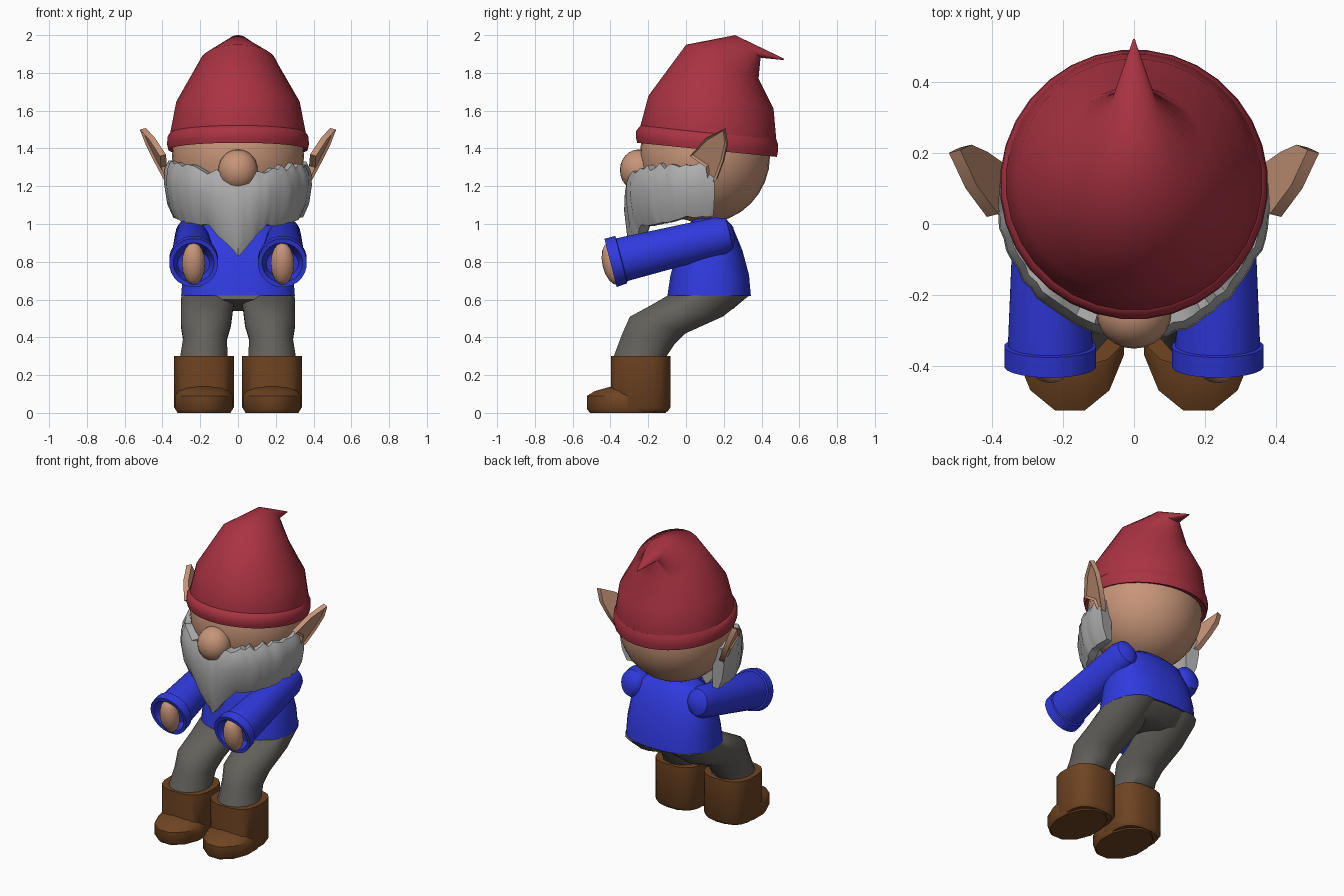
import bpy, bmesh, math, random
from mathutils import Matrix, Vector

random.seed(4)
if "Cube" in bpy.data.objects:
    bpy.data.objects.remove(bpy.data.objects["Cube"])


def material(name, rgb):
    m = bpy.data.materials.new(name)
    m.use_nodes = True
    m.diffuse_color = (*rgb, 1)
    m.node_tree.nodes["Principled BSDF"].inputs["Base Color"].default_value = (*rgb, 1)
    return m


red = material("hat red", (0.40, 0.033, 0.055))
blue = material("shirt blue", (0.03, 0.042, 0.74))
skin = material("skin", (0.57, 0.30, 0.19))
grey = material("beard grey", (0.42, 0.42, 0.42))
dark = material("trouser grey", (0.125, 0.118, 0.105))
brown = material("boot brown", (0.16, 0.058, 0.016))


def finish(name, bm, mat, angle=40):
    """Turn a bmesh into a smooth shaded object with sharp creases."""
    bmesh.ops.recalc_face_normals(bm, faces=bm.faces)
    mesh = bpy.data.meshes.new(name)
    bm.to_mesh(mesh)
    bm.free()
    mesh.materials.append(mat)
    ob = bpy.data.objects.new(name, mesh)
    bpy.context.collection.objects.link(ob)
    bpy.ops.object.select_all(action="DESELECT")
    ob.select_set(True)
    bpy.context.view_layer.objects.active = ob
    bpy.ops.object.shade_smooth_by_angle(angle=math.radians(angle))
    return ob


def skin_rings(name, rings, mat, angle=40):
    """Bridge closed rings of points and cap both ends."""
    bm = bmesh.new()
    loops = [[bm.verts.new(p) for p in ring] for ring in rings]
    n = len(loops[0])
    for a, b in zip(loops, loops[1:]):
        for i in range(n):
            j = (i + 1) % n
            bm.faces.new((a[i], a[j], b[j], b[i]))
    bm.faces.new(loops[0])
    bm.faces.new(loops[-1])
    return finish(name, bm, mat, angle)


def loft(name, spec, mat, side=1, n=24, power=1.0, angle=40):
    """Each ring: centre x, half width, then two opposite points (y, z)."""
    rings = []
    for cx, rx, y0, z0, y1, z1 in spec:
        ring = []
        for i in range(n):
            t = 2 * math.pi * (i + 0.5) / n
            c, s = (math.copysign(abs(v) ** power, v) for v in (math.cos(t), math.sin(t)))
            k = (1 - c) / 2
            ring.append((side * (cx + rx * s), y0 + (y1 - y0) * k, z0 + (z1 - z0) * k))
        rings.append(ring)
    return skin_rings(name, rings, mat, angle)


def ball(name, centre, radii, mat, tilt=0, n=32):
    bm = bmesh.new()
    m = (Matrix.Translation(centre) @ Matrix.Rotation(tilt, 4, "X")
         @ Matrix.Diagonal((*radii, 1)))
    bmesh.ops.create_uvsphere(bm, u_segments=n, v_segments=n // 2, radius=1, matrix=m)
    return finish(name, bm, mat)


# Head and nose
ball("head", (0, 0.1, 1.36), (0.35, 0.345, 0.355), skin)
ball("nose", (0, -0.25, 1.285), (0.105, 0.1, 0.11), skin, n=24)

# Pointed hat with its tip folded backwards
loft("hat", [
    (0, 0.355, -0.24, 1.45, 0.475, 1.38),
    (0, 0.36, -0.243, 1.52, 0.48, 1.445),
    (0, 0.328, -0.20, 1.68, 0.465, 1.61),
    (0, 0.20, 0.0, 1.95, 0.385, 1.77),
    (0, 0.065, 0.26, 2.0, 0.395, 1.88),
    (0, 0.003, 0.52, 1.875, 0.515, 1.868),
], red, n=32, angle=60)
loft("hat_brim", [
    (0, 0.345, -0.23, 1.44, 0.46, 1.37),
    (0, 0.37, -0.26, 1.43, 0.483, 1.355),
    (0, 0.377, -0.268, 1.46, 0.49, 1.39),
    (0, 0.374, -0.265, 1.495, 0.488, 1.425),
    (0, 0.357, -0.24, 1.525, 0.48, 1.45),
], red, n=32, angle=60)

# Beard: a thick shell wrapped around the lower face, ragged along the top
section = [(0.78, 0), (0.94, 0), (0.99, 0.15), (1.0, 0.4), (0.96, 0.75),
           (0.88, 1), (0.76, 1), (0.76, 0.5)]
rings = []
columns = 44
for i in range(columns + 1):
    a = math.radians(97) * (2 * i / columns - 1)
    t = abs(math.sin(a))
    top = 1.25 + 0.07 * t + random.uniform(-0.018, 0.018)
    low = 0.99 + 0.05 * t ** 4 - 0.16 * max(0, 1 - t / 0.45) + random.uniform(-0.008, 0.008)
    wave = random.uniform(-0.012, 0.012)
    ring = []
    for s, v in section:
        s += wave if s > 0.8 else 0
        ring.append((0.39 * s * math.sin(a), 0.1 - 0.425 * s * math.cos(a),
                     top + (low - top) * v))
    rings.append(ring)
skin_rings("beard", rings, grey, 50)

# Shirt body and trouser seat
loft("shirt", [
    (0, 0.303, -0.10, 0.62, 0.345, 0.62),
    (0, 0.295, -0.085, 0.72, 0.335, 0.73),
    (0, 0.275, -0.05, 0.86, 0.30, 0.86),
    (0, 0.22, 0.0, 0.98, 0.25, 0.98),
    (0, 0.12, 0.05, 1.04, 0.2, 1.03),
], blue, power=0.8)
loft("trouser_seat", [
    (0, 0.3, -0.098, 0.625, 0.34, 0.625),
    (0, 0.28, -0.11, 0.6, 0.25, 0.55),
    (0, 0.18, -0.08, 0.59, 0.17, 0.54),
], dark, power=0.8)

for label, side in (("left", 1), ("right", -1)):
    # Bent leg
    loft(label + "_leg", [
        (0.155, 0.148, -0.10, 0.622, 0.34, 0.622),
        (0.165, 0.14, -0.19, 0.57, 0.20, 0.51),
        (0.17, 0.135, -0.30, 0.51, 0.0, 0.42),
        (0.175, 0.118, -0.34, 0.42, -0.06, 0.36),
        (0.18, 0.128, -0.385, 0.30, -0.10, 0.30),
    ], dark, side, n=16, angle=60)

    # Boot shaft and foot
    loft(label + "_boot_shaft", [
        (0.18, 0.145, -0.38, 0.008, -0.095, 0.008),
        (0.18, 0.16, -0.40, 0.03, -0.08, 0.03),
        (0.18, 0.16, -0.40, 0.302, -0.08, 0.302),
    ], brown, side, n=16, power=0.7)
    loft(label + "_boot_foot", [
        (0.18, 0.145, -0.515, 0.0, -0.10, 0.0),
        (0.18, 0.157, -0.532, 0.02, -0.09, 0.02),
        (0.18, 0.157, -0.532, 0.09, -0.09, 0.09),
        (0.18, 0.14, -0.49, 0.115, -0.10, 0.12),
        (0.18, 0.12, -0.40, 0.14, -0.12, 0.14),
    ], brown, side, n=12)

    # Sleeve with a hollow cuff, and the hand inside it
    loft(label + "_sleeve", [
        (0.235, 0.085, -0.33, 0.86, -0.30, 0.72),
        (0.235, 0.108, -0.425, 0.90, -0.37, 0.69),
        (0.235, 0.13, -0.432, 0.923, -0.367, 0.665),
        (0.235, 0.13, -0.375, 0.938, -0.312, 0.685),
        (0.235, 0.12, -0.37, 0.925, -0.31, 0.697),
        (0.245, 0.088, 0.15, 1.035, 0.21, 0.84),
        (0.245, 0.072, 0.21, 1.03, 0.25, 0.87),
        (0.24, 0.035, 0.25, 0.985, 0.26, 0.92),
    ], blue, side)
    ball(label + "_hand", (side * 0.235, -0.385, 0.79), (0.062, 0.058, 0.115),
         skin, math.radians(13), 16)

    # Pointed ear: a slanted plate with a sunken inner face
    outline = [(0.02, 1.36), (0.10, 1.45), (0.20, 1.50), (0.215, 1.42),
               (0.195, 1.33), (0.16, 1.235), (0.12, 1.205), (0.105, 1.3)]
    bm = bmesh.new()
    outer, inner = [], []
    for y, z in outline:
        x = 0.375 + 0.25 * (y - 0.13) + 0.44 * (z - 1.21)
        outer.append(bm.verts.new((side * x, y, z)))
        inner.append(bm.verts.new((side * (x - 0.032), y + 0.008, z + 0.008)))
    face = bm.faces.new(outer)
    bm.faces.new(inner[::-1])
    for i in range(len(outer)):
        j = (i + 1) % len(outer)
        bm.faces.new((outer[i], inner[i], inner[j], outer[j]))
    bmesh.ops.recalc_face_normals(bm, faces=bm.faces)
    bmesh.ops.inset_region(bm, faces=[face], thickness=0.014, depth=-0.012)
    finish(label + "_ear", bm, skin, 30)
